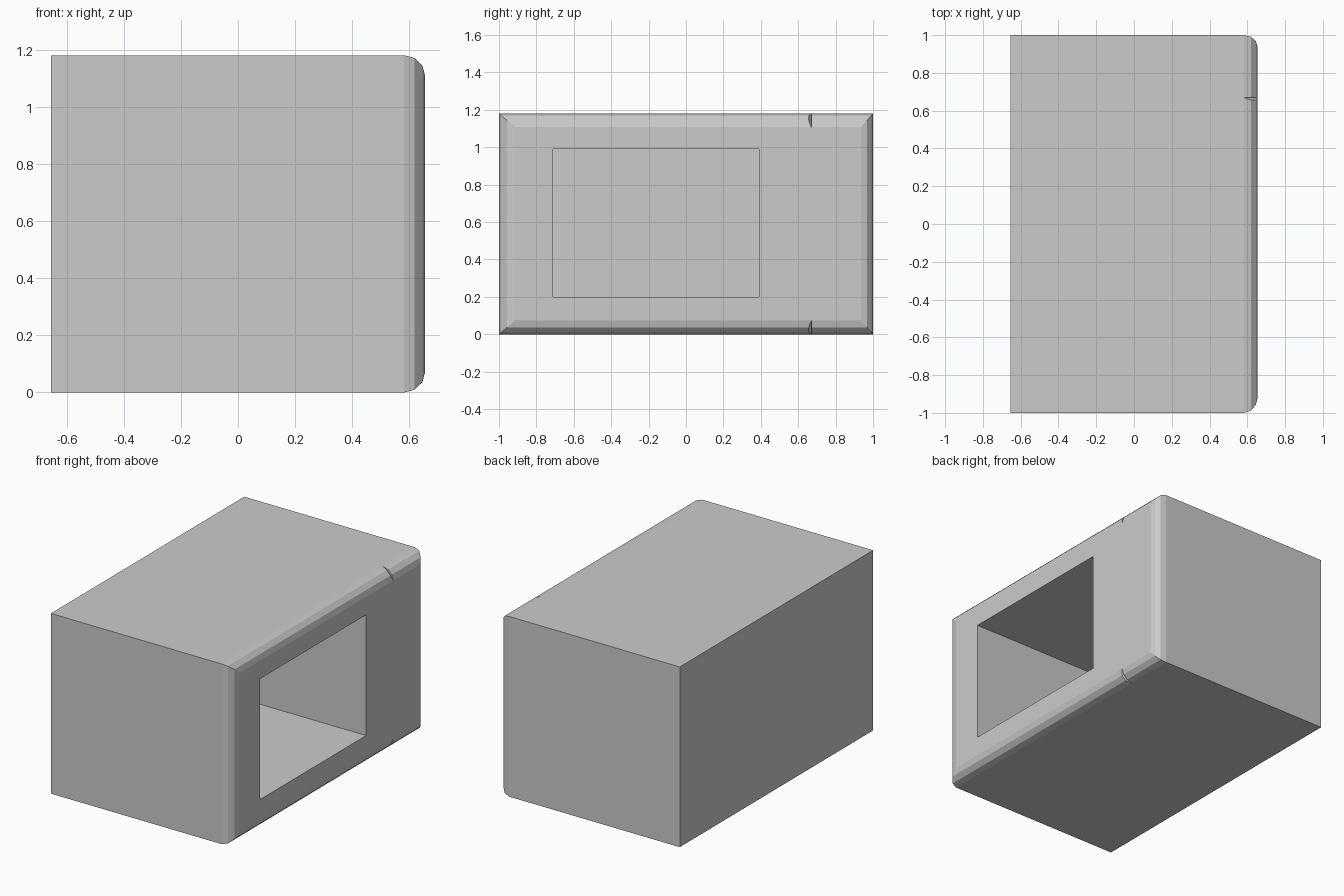
import bpy
import bmesh
from mathutils import Vector

cube = bpy.data.objects.get("Cube")
if cube:
    bpy.data.objects.remove(cube, do_unlink=True)

HEIGHT = 1.18
SIDE = 0.655
SEAM = 0.52

grey = bpy.data.materials.new("light grey")
grey.use_nodes = True
COLOUR = (0.6, 0.6, 0.6, 1)
grey.diffuse_color = COLOUR
grey.node_tree.nodes["Principled BSDF"].inputs["Base Color"].default_value = COLOUR


def add_mesh(name, bm):
    bmesh.ops.recalc_face_normals(bm, faces=bm.faces)
    mesh = bpy.data.meshes.new(name)
    bm.to_mesh(mesh)
    bm.free()
    obj = bpy.data.objects.new(name, mesh)
    mesh.materials.append(grey)
    bpy.context.collection.objects.link(obj)
    return obj


def box(name, low, high):
    bm = bmesh.new()
    bmesh.ops.create_cube(bm, size=1)
    low, high = Vector(low), Vector(high)
    for v in bm.verts:
        v.co = (low + high) / 2 + v.co * (high - low)
    return add_mesh(name, bm)


def wedge(name, outline, y_tip, y_wall):
    """Sliver with a triangular wall on one side, thinning to a point."""
    bm = bmesh.new()
    wall = [bm.verts.new((x, y_wall, z)) for x, z in outline]
    tip = bm.verts.new((outline[1][0], y_tip, outline[1][1]))
    bm.faces.new(wall)
    for i in range(3):
        bm.faces.new((wall[i], wall[(i + 1) % 3], tip))
    return add_mesh(name, bm)


def cut(target, cutter):
    mod = target.modifiers.new("cut " + cutter.name, 'BOOLEAN')
    mod.operation = 'DIFFERENCE'
    mod.solver = 'EXACT'
    mod.object = cutter
    cutter.hide_render = True
    cutter.hide_set(True)


# Hollow body, open towards the door
body = box("body", (-SIDE, -1, 0), (SEAM, 1, HEIGHT))
cut(body, box("cavity_cutter", (-0.245, -0.712, 0.198), (SIDE, 0.392, 0.992)))

# Door with a rounded outer rim, tighter along the back edge
door = box("door", (SEAM, -1, 0), (SIDE, 1, HEIGHT))
weights = door.data.attributes.new("bevel_weight_edge", 'FLOAT', 'EDGE')
for edge in door.data.edges:
    ends = [door.data.vertices[i].co for i in edge.vertices]
    if min(p.x for p in ends) > SIDE - 0.01:
        at_back = min(p.y for p in ends) > 0.9
        at_front = max(p.y for p in ends) < -0.9
        weights.data[edge.index].value = 0.75 if at_back else 1 if at_front else 0.85
rim = door.modifiers.new("rounded rim", 'BEVEL')
rim.limit_method = 'WEIGHT'
rim.width = 0.085
rim.segments = 3

# Window opening
cut(door, box("window_cutter", (SEAM - 0.1, -0.71, 0.2), (SIDE + 0.1, 0.39, 0.99)))

# Small nicks in the rim where the door meets the control panel
for label, base, up in (("lower", 0, 1), ("upper", HEIGHT, -1)):
    outline = [(0.575, base - up * 0.005), (0.67, base - up * 0.015), (0.66, base + up * 0.08)]
    cut(door, wedge(label + "_nick_cutter", outline, 0.62, 0.67))
